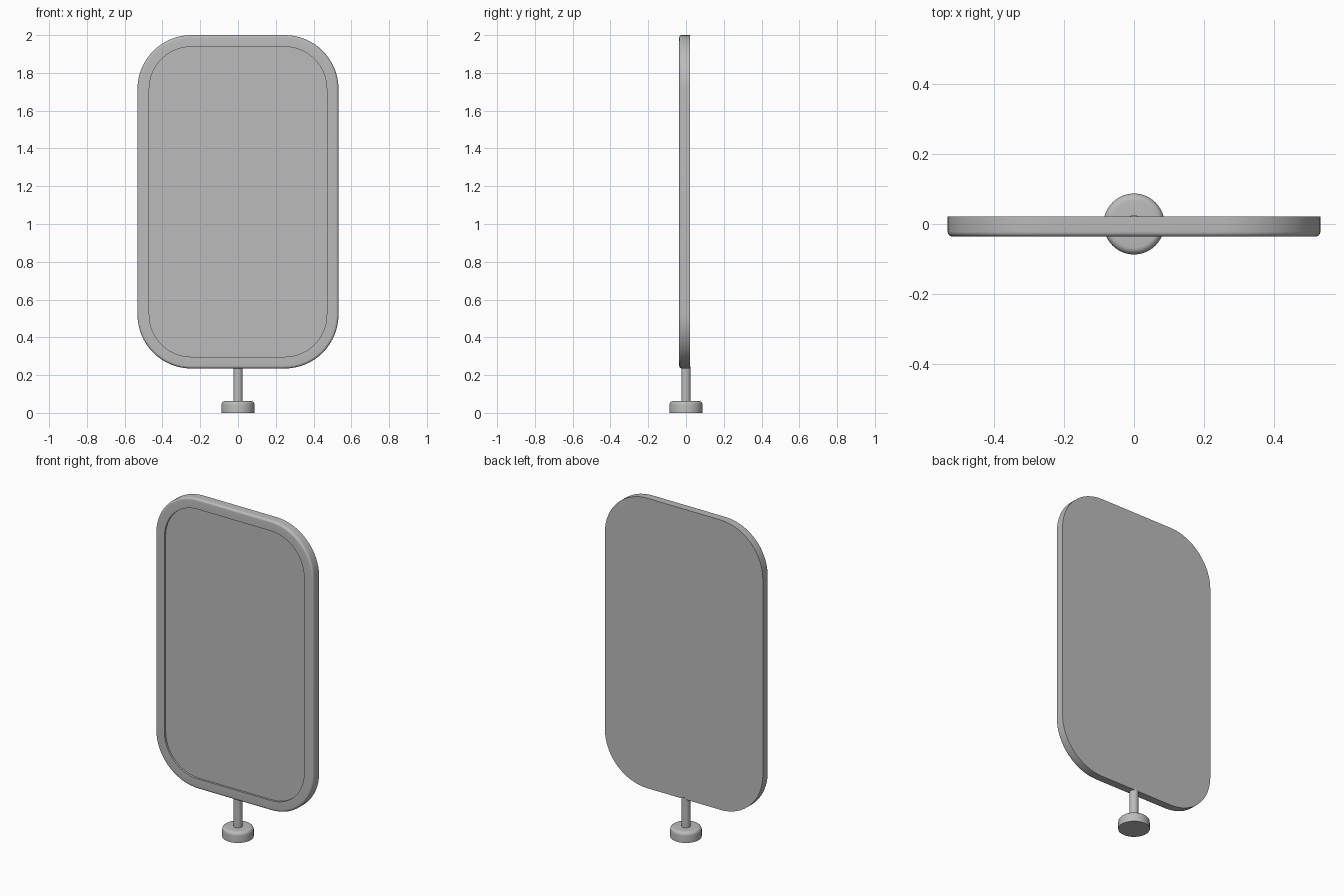
import bpy, bmesh, math

if "Cube" in bpy.data.objects:
    bpy.data.objects.remove(bpy.data.objects["Cube"])

grey = bpy.data.materials.new("plain grey")
grey.diffuse_color = (0.5, 0.5, 0.5, 1)
grey.use_nodes = True
grey.node_tree.nodes["Principled BSDF"].inputs["Base Color"].default_value = grey.diffuse_color

W, Z0, Z1, R = 0.532, 0.235, 2.0, 0.285   # half width, bottom, top, corner radius
YF, YB = -0.036, 0.021                    # front and back of the frame


def finish(name, bm):
    bmesh.ops.recalc_face_normals(bm, faces=bm.faces[:])
    me = bpy.data.meshes.new(name)
    bm.to_mesh(me)
    bm.free()
    ob = bpy.data.objects.new(name, me)
    bpy.context.collection.objects.link(ob)
    me.materials.append(grey)
    bpy.ops.object.select_all(action='DESELECT')
    ob.select_set(True)
    bpy.context.view_layer.objects.active = ob
    bpy.ops.object.shade_smooth_by_angle(angle=math.radians(35))
    return ob


def rounded_ring(bm, inset, y, n=16):
    """Ring of vertices around the rounded rectangle, moved in by inset."""
    r, ring = R - inset, []
    corners = [(W - R, Z1 - R), (R - W, Z1 - R), (R - W, Z0 + R), (W - R, Z0 + R)]
    for q, (cx, cz) in enumerate(corners):
        for i in range(n + 1):
            a = (q + i / n) * math.pi / 2
            ring.append(bm.verts.new((cx + r * math.cos(a), y, cz + r * math.sin(a))))
    return ring


def loft(bm, rings):
    for a, b in zip(rings, rings[1:]):
        for i in range(len(a)):
            j = (i + 1) % len(a)
            bm.faces.new((a[i], a[j], b[j], b[i]))


def lathe(name, profile, n=48):
    bm = bmesh.new()
    rings = [[bm.verts.new((r * math.cos(2 * math.pi * i / n),
                            r * math.sin(2 * math.pi * i / n), z))
              for i in range(n)] for r, z in profile]
    loft(bm, rings)
    bm.faces.new(rings[0])
    bm.faces.new(rings[-1])
    return finish(name, bm)


def arc(r, steps=6):
    return [(r * (1 - math.cos(t)), r * (1 - math.sin(t)))
            for t in (i / steps * math.pi / 2 for i in range(steps + 1))]


# Frame: flat back, rounded front edge, shallow recess
bm = bmesh.new()
steps = [(0, YB)] + [(a, YF + b) for a, b in arc(0.014)] + [(0.062, YF), (0.062, YF + 0.012)]
rings = [rounded_ring(bm, i, y) for i, y in steps]
loft(bm, rings)
bm.faces.new(rings[0])
finish("frame", bm)

# Flat panel set into the frame
bm = bmesh.new()
rings = [rounded_ring(bm, 0.061, y) for y in (YF + 0.012, YF + 0.02)]
loft(bm, rings)
for ring in rings:
    bm.faces.new(ring)
finish("panel", bm)

# Stem and round foot
lathe("stem", [(0.025, 0.05), (0.025, 0.245)], 32)
lathe("foot", [(0.087, 0)] + [(0.087 - a, 0.063 - b) for a, b in reversed(arc(0.02)[::-1])])
